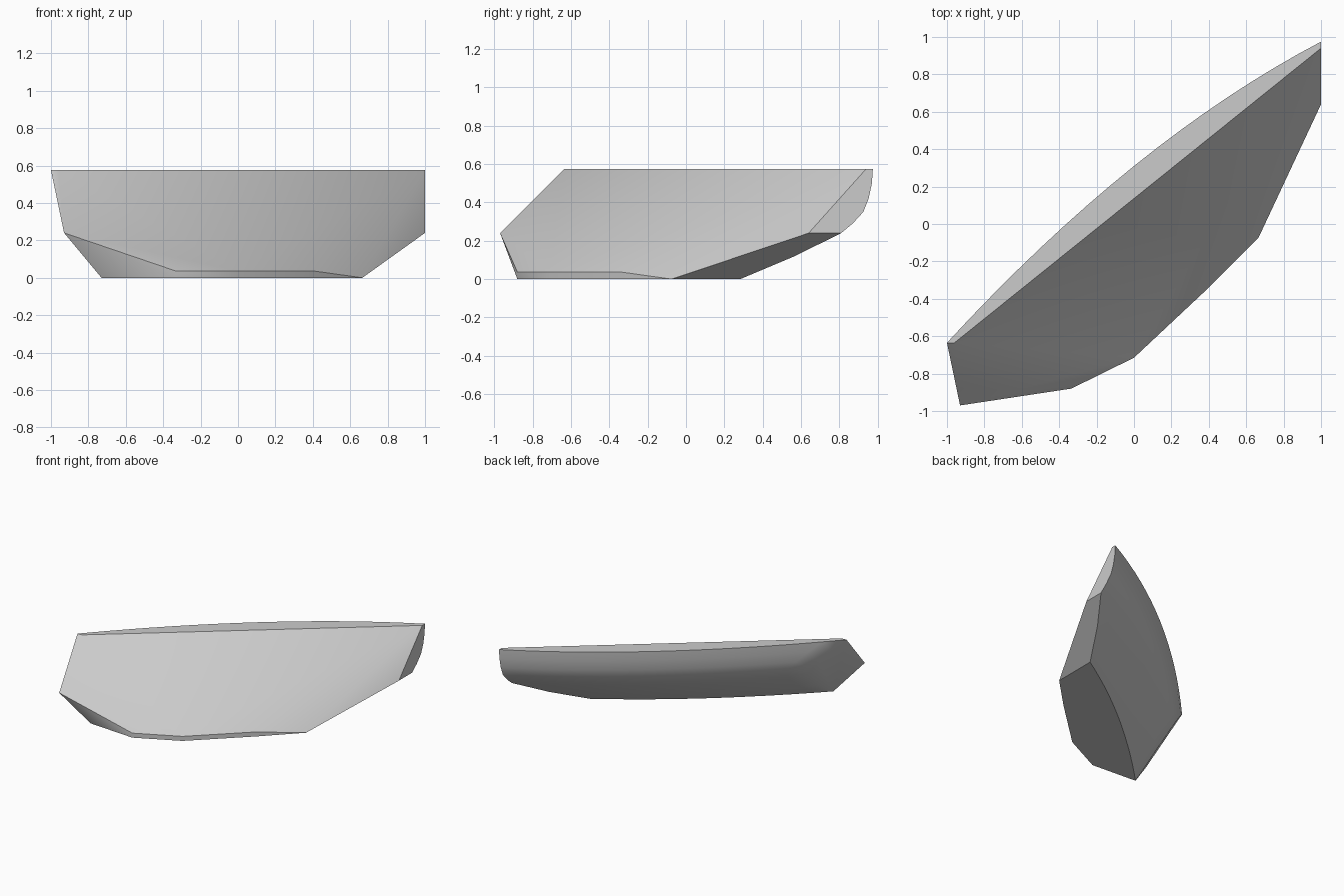
import bpy
import bmesh

cube = bpy.data.objects.get("Cube")
if cube:
    bpy.data.objects.remove(cube, do_unlink=True)

TOP = 0.575
# Back profile: height and how far it tucks in below the rim
PROFILE = [(TOP, 0), (0.5, 0.005), (0.42, 0.022), (0.35, 0.05), (0.29, 0.105),
           (0.24, 0.165), (0.12, 0.315), (0, 0.5)]
STEPS = 16


def rim(x):
    """Bowed back rim seen from above."""
    return 0.17 + 0.805 * x + 0.14 * (1 - x * x)


def left_end(z, tuck):
    """Where the back surface meets the slanted left end plane."""
    x = -1
    for _ in range(30):
        x = -1 + (0.046 * (rim(x) - tuck + 0.635) - 0.07 * (z - TOP)) / 0.112
    return x


def right_end(z):
    """Flat end, undercut by a sloping facet near the base."""
    return min(1, 0.665 + 0.335 * z / 0.24)


# Curved back
points = []
for z, tuck in PROFILE:
    a, b = left_end(z, tuck), right_end(z)
    for i in range(STEPS + 1):
        x = a + (b - a) * i / STEPS
        points.append((x, rim(x) - tuck, z))

# Sloping front: straight top edge, outer corners and the low base strip
points += [(-0.96, -0.635, TOP), (1, 0.94, TOP),
           (-0.93, -0.97, 0.24), (1, 0.64, 0.24), (0.665, -0.075, 0)]
for x, y in [(-0.335, -0.88), (0, -0.715), (0.4, -0.34)]:
    points += [(x, y, 0.037), (x, y, 0)]

# Wrap the convex shell
bm = bmesh.new()
for p in points:
    bm.verts.new(p)
bmesh.ops.convex_hull(bm, input=bm.verts)
bmesh.ops.delete(bm, geom=[v for v in bm.verts if not v.link_faces], context='VERTS')
bmesh.ops.remove_doubles(bm, verts=bm.verts, dist=0.0005)
bmesh.ops.dissolve_limit(bm, angle_limit=0.01, verts=bm.verts, edges=bm.edges)
bmesh.ops.recalc_face_normals(bm, faces=bm.faces)
mesh = bpy.data.meshes.new("shard_body")
bm.to_mesh(mesh)
bm.free()

body = bpy.data.objects.new("shard_body", mesh)
bpy.context.collection.objects.link(body)

grey = bpy.data.materials.new("plain_grey")
grey.use_nodes = True
grey.diffuse_color = (0.6, 0.6, 0.6, 1)
grey.node_tree.nodes["Principled BSDF"].inputs["Base Color"].default_value = (0.6, 0.6, 0.6, 1)
mesh.materials.append(grey)

bpy.ops.object.select_all(action='DESELECT')
body.select_set(True)
bpy.context.view_layer.objects.active = body
bpy.ops.object.shade_smooth_by_angle(angle=0.6)
